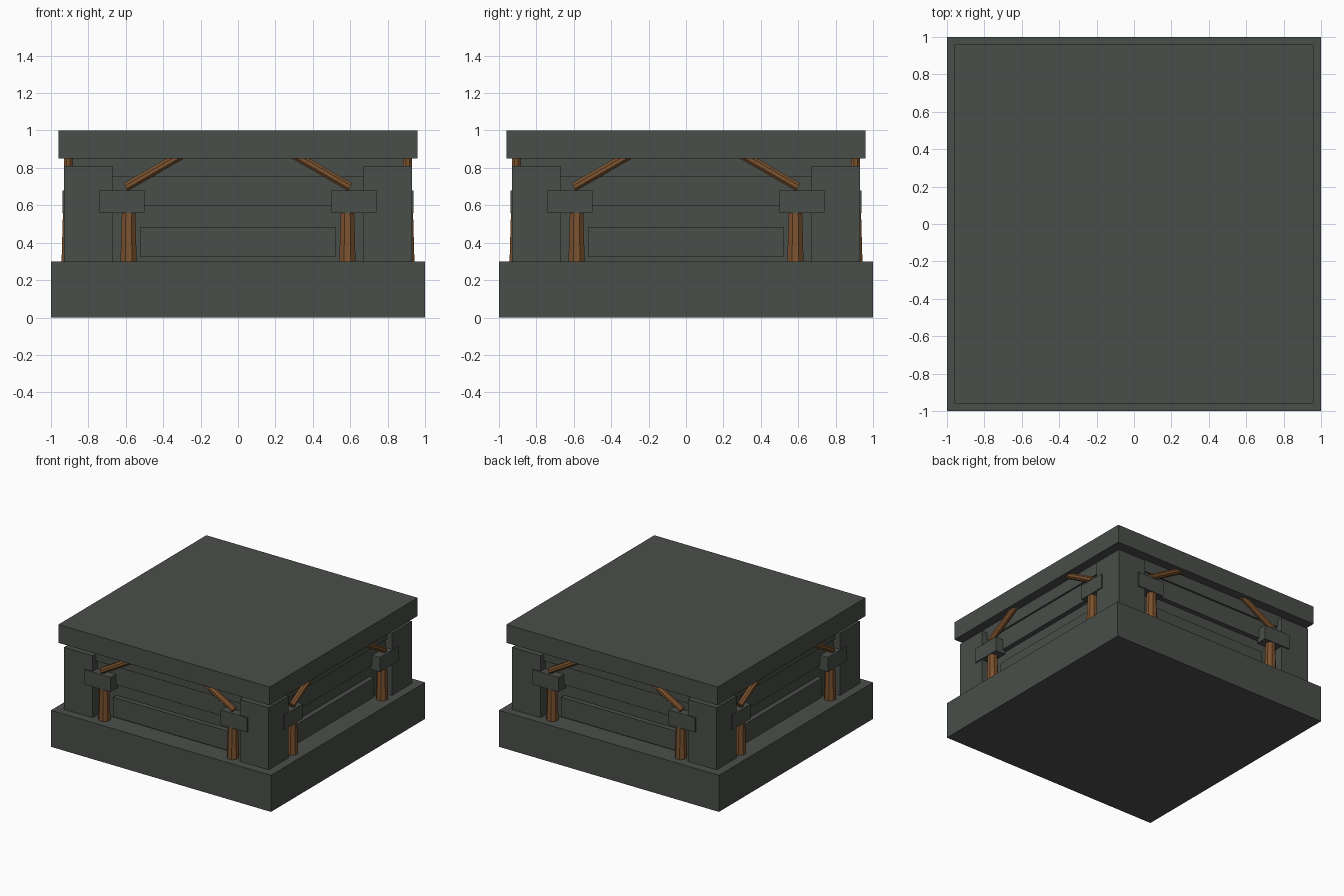
import bpy, math
from mathutils import Vector, Matrix

if "Cube" in bpy.data.objects:
    bpy.data.objects.remove(bpy.data.objects["Cube"])


def material(name, rgb):
    m = bpy.data.materials.new(name)
    m.diffuse_color = (*rgb, 1)
    m.use_nodes = True
    m.node_tree.nodes["Principled BSDF"].inputs["Base Color"].default_value = m.diffuse_color
    return m


STONE = material("dark_stone", (0.068, 0.077, 0.068))
WOOD = material("brown_wood", (0.20, 0.085, 0.028))


def box(name, lo, hi, rot=0.0):
    lo, hi = Vector(lo), Vector(hi)
    bpy.ops.mesh.primitive_cube_add(size=1)
    o = bpy.context.object
    o.name = name
    o.data.transform(Matrix.Rotation(rot, 4, 'Z') @ Matrix.Translation((lo + hi) / 2)
                     @ Matrix.Diagonal((*(hi - lo), 1)))
    o.data.materials.append(STONE)
    return o


def log(name, a, b, r1, r2, rot=0.0):
    """Tapered eight-sided timber running from a to b."""
    a, b = Vector(a), Vector(b)
    bpy.ops.mesh.primitive_cone_add(vertices=8, radius1=r1, radius2=r2, depth=(b - a).length)
    o = bpy.context.object
    o.name = name
    turn = (b - a).to_track_quat('Z', 'Y').to_matrix().to_4x4()
    o.data.transform(Matrix.Rotation(rot, 4, 'Z') @ Matrix.Translation((a + b) / 2)
                     @ turn @ Matrix.Rotation(math.pi / 8, 4, 'Z'))
    o.data.materials.append(WOOD)
    return o


# slabs and stepped core walls
box("base_slab", (-1, -1, 0), (1, 1, 0.30))
box("top_slab", (-0.96, -0.96, 0.85), (0.96, 0.96, 1.0))
box("lower_wall", (-0.83, -0.83, 0.30), (0.83, 0.83, 0.595))
box("middle_wall", (-0.87, -0.87, 0.595), (0.87, 0.87, 0.75))
box("upper_wall", (-0.885, -0.885, 0.75), (0.885, 0.885, 0.85))

# the four sides are identical
for i, side in enumerate(("front", "right", "back", "left")):
    rot = i * math.pi / 2
    box(side + "_corner_block", (0.67, -0.93, 0.30), (0.93, -0.67, 0.81), rot)
    box(side + "_panel", (-0.525, -0.87, 0.325), (0.525, -0.80, 0.485), rot)
    for s, hand in ((-1, "left"), (1, "right")):
        x0, x1 = sorted((s * 0.50, s * 0.74))
        box(f"{side}_{hand}_bracket", (x0, -0.939, 0.56), (x1, -0.85, 0.68), rot)
        log(f"{side}_{hand}_post", (s * 0.585, -0.90, 0.30), (s * 0.585, -0.90, 0.62),
            0.047, 0.037, rot)
        log(f"{side}_{hand}_brace", (s * 0.60, -0.908, 0.697), (s * 0.29, -0.908, 0.876),
            0.025, 0.025, rot)
